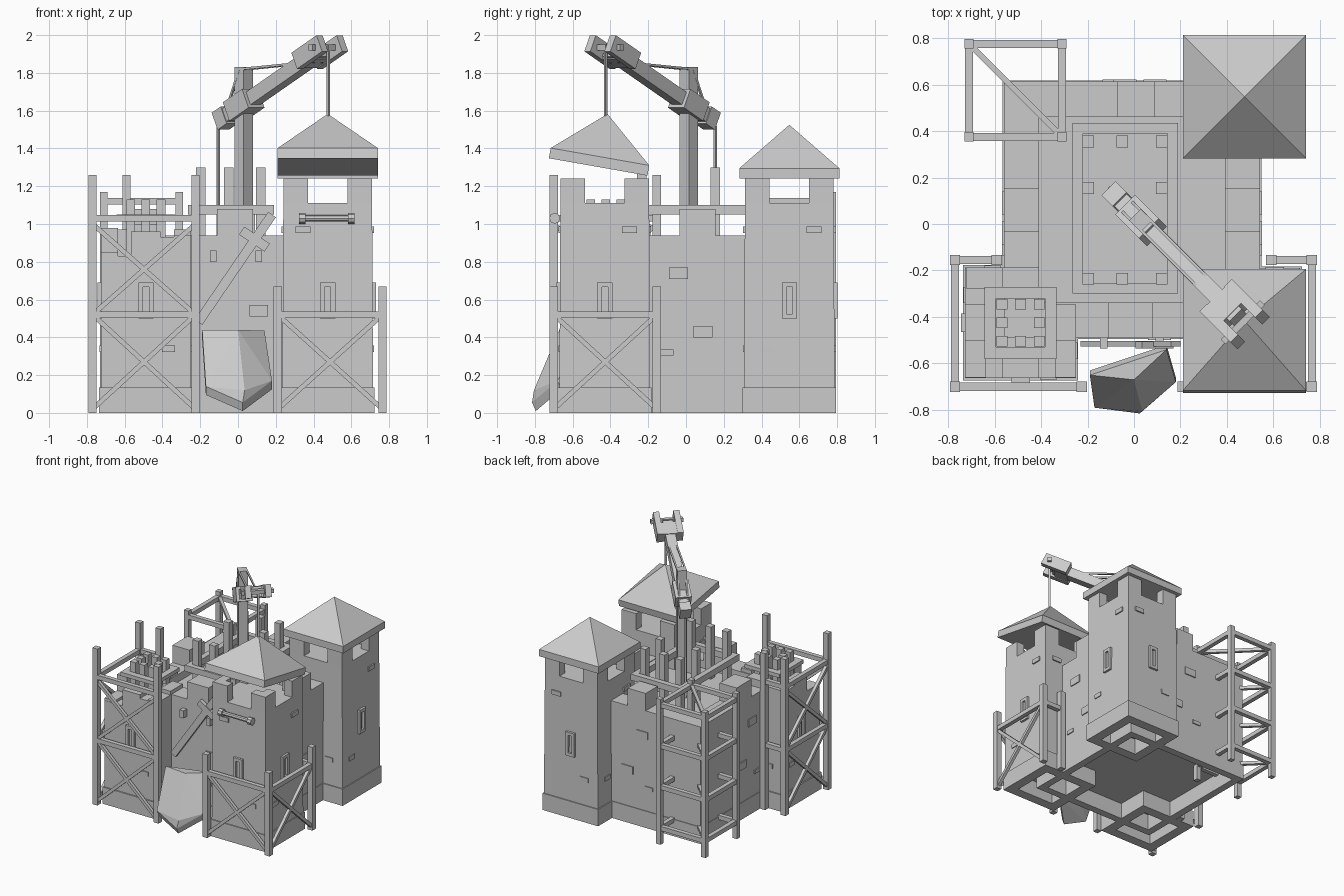
import bpy, bmesh, math
from mathutils import Vector, Matrix

cube = bpy.data.objects.get("Cube")
if cube:
    bpy.data.objects.remove(cube)

GREY = (0.6, 0.6, 0.6, 1)
mat = bpy.data.materials.new("stone grey")
mat.use_nodes = True
mat.diffuse_color = GREY
mat.node_tree.nodes["Principled BSDF"].inputs["Base Color"].default_value = GREY


def finish(name, bm):
    bmesh.ops.recalc_face_normals(bm, faces=bm.faces)
    me = bpy.data.meshes.new(name)
    bm.to_mesh(me)
    bm.free()
    me.materials.append(mat)
    ob = bpy.data.objects.new(name, me)
    bpy.context.collection.objects.link(ob)


def add_box(bm, x0, x1, y0, y1, z0, z1, taper=0):
    vs = bmesh.ops.create_cube(bm, size=1)["verts"]
    for v in vs:
        t = taper if v.co.z > 0 else 0
        sx, sy = v.co.x * 2, v.co.y * 2
        v.co = ((x0 + x1) / 2 + sx * ((x1 - x0) / 2 - t),
                (y0 + y1) / 2 + sy * ((y1 - y0) / 2 - t), z1 if v.co.z > 0 else z0)


def add_beam(bm, a, b, w, h=None, side=None):
    """Box from a to b; w is the width along side, h the depth."""
    a, b = Vector(a), Vector(b)
    d = (b - a).normalized()
    s = Vector(side) if side else d.cross(Vector((0, 0, 1)))
    s.normalize()
    u = s.cross(d)
    rot = Matrix((s, d, u)).transposed().to_4x4()
    size = Matrix.Diagonal((w, (b - a).length, h or w, 1))
    bmesh.ops.create_cube(bm, size=1, matrix=Matrix.Translation((a + b) / 2) @ rot @ size)


def boxes(name, items):
    bm = bmesh.new()
    for it in items:
        add_box(bm, *it)
    finish(name, bm)


def beams(name, items):
    bm = bmesh.new()
    for it in items:
        add_beam(bm, *it)
    finish(name, bm)


def square(cx, cy, r, z0, z1, taper=0):
    return (cx - r, cx + r, cy - r, cy + r, z0, z1, taper)


def ring(x0, x1, y0, y1, w, z0, z1):
    return [(x0, x1, y0, y0 + w, z0, z1), (x0, x1, y1 - w, y1, z0, z1),
            (x0, x0 + w, y0 + w, y1 - w, z0, z1), (x1 - w, x1, y0 + w, y1 - w, z0, z1)]


def square_ring(cx, cy, r, w, z0, z1):
    return ring(cx - r, cx + r, cy - r, cy + r, w, z0, z1)


# Curtain walls, floors and merlons
X0, X1, Y0, Y1 = -0.56, 0.543, -0.49, 0.613
boxes("curtain_walls", ring(X0, X1, Y0, Y1, 0.152, 0.13, 0.94))
boxes("wall_plinth", ring(X0 - 0.005, X1 + 0.005, Y0 - 0.005, Y1 + 0.005, 0.06, 0, 0.135))
boxes("courtyard_floor", [(X0 + 0.1, X1 - 0.1, Y0 + 0.1, Y1 - 0.1, 0.13, 0.16),
                          (X0 + 0.15, X1 - 0.15, Y0 + 0.15, Y1 - 0.15, 0.82, 0.88)])
boxes("wall_merlons", [(-0.11, 0.08, Y0, Y0 + 0.152, 0.93, 1.08),
                       (-0.07, 0.09, Y1 - 0.152, Y1, 0.93, 1.08),
                       (X0, X0 + 0.152, -0.035, 0.155, 0.93, 1.08),
                       (X1 - 0.152, X1, -0.035, 0.155, 0.93, 1.08)])

# Timber ring beam with its upright posts
posts = [(x, y) for x in (-0.197, -0.05, 0.12) for y in (-0.235, 0.155, 0.355) if (x, y) != (-0.05, 0.155)]
boxes("ring_beam", ring(-0.265, 0.19, -0.3, 0.435, 0.045, 1.05, 1.1))
boxes("ring_posts", [square(x, y, 0.025, 0.86, 1.3) for x, y in posts])


# Finished towers
def tower(name, cx, cy):
    boxes(name + "_body", [square(cx, cy, 0.24, 0.13, 1.11, 0.005)])
    boxes(name + "_plinth", square_ring(cx, cy, 0.248, 0.08, 0, 0.135))
    r, n, w = 0.235, 0.105, 0.07
    items = []
    for s in (-1, 1):
        for t in (-1, 1):
            xs, ys = sorted((cx + s * r, cx + s * n)), sorted((cy + t * r, cy + t * n))
            xw, yw = sorted((cx + s * r, cx + s * (r - w))), sorted((cy + t * r, cy + t * (r - w)))
            items += [(*xs, *yw, 1.1, 1.24), (*xw, *ys, 1.1, 1.24)]
    boxes(name + "_merlons", items)


def roof(name, loc, tilt=0):
    bm = bmesh.new()
    add_box(bm, *square(0, 0, 0.265, 0, 0.055))
    top = max(bm.faces, key=lambda f: f.calc_center_median().z)
    bmesh.ops.poke(bm, faces=[top])
    max(bm.verts, key=lambda v: -v.co.xy.length).co.z = 0.285
    bm.transform(Matrix.Translation(loc) @ Matrix.Rotation(tilt, 4, 'X'))
    finish(name, bm)


TALL, LOW, RAW = (0.475, 0.547), (0.475, -0.43), (-0.488, -0.425)
tower("back_tower", *TALL)
tower("front_left_tower", *LOW)
roof("back_roof", (*TALL, 1.24))
roof("hanging_roof", (0.475, -0.465, 1.302), math.radians(-10))

# Unfinished tower with a ragged top
rx, ry = RAW
boxes("unfinished_tower", square_ring(rx, ry, 0.238, 0.09, 0.13, 0.82))
boxes("unfinished_floors", [square(rx, ry, 0.16, 0.13, 0.16), square(rx, ry, 0.16, 0.76, 0.8)])
boxes("unfinished_plinth", square_ring(rx, ry, 0.248, 0.08, 0, 0.135))
ragged = []
for i, h in enumerate((0.83, 0.96, 0.93)):
    a, b = -0.236 + i * 0.157, -0.079 + i * 0.157
    ragged += [(rx + a, rx + b, ry - 0.238, ry - 0.148, 0.8, h),
               (rx - b, rx - a, ry + 0.148, ry + 0.238, 0.8, h + 0.04),
               (rx - 0.238, rx - 0.148, ry + a, ry + b, 0.8, h + 0.02),
               (rx + 0.148, rx + 0.238, ry - b, ry - a, 0.8, h + 0.01)]
boxes("ragged_courses", ragged)
boxes("inner_ring_beam", square_ring(rx, ry, 0.155, 0.05, 1.02, 1.05))
boxes("inner_posts", [square(rx + s * 0.08, ry + t * 0.08, 0.023, 0.78, 1.13)
                      for s in (-1, 0, 1) for t in (-1, 0, 1) if s or t])


# Scaffolds
def face_braces(a, b, levels, w=0.025):
    out = []
    for z0, z1 in zip(levels, levels[1:]):
        out += [((*a, z0), (*b, z1), w), ((*b, z0), (*a, z1), w)]
    return out


def rails(pts, levels, w=0.035):
    return [((*a, z), (*b, z), w) for a, b in zip(pts, pts[1:]) for z in levels]


def scaffold(name, corners, height, rail_z, brace_z):
    boxes(name + "_posts", [square(x, y, 0.022, 0, height) for x, y in corners])
    beams(name + "_rails", rails(corners, rail_z))
    braces = []
    for a, b in zip(corners[:3], corners[1:3]):
        braces += face_braces(a, b, brace_z)
    beams(name + "_braces", braces)


scaffold("tall_scaffold", [(-0.225, -0.7), (-0.77, -0.7), (-0.77, -0.155), (-0.59, -0.155)],
         1.26, (0.52, 1.03), (0.02, 0.52, 1.0))
scaffold("low_scaffold", [(0.21, -0.7), (0.765, -0.7), (0.765, -0.155), (0.59, -0.155)],
         0.67, (0.52,), (0.02, 0.52))

# Free-standing scaffold at the unbuilt corner
c = [(-0.71, 0.375), (-0.71, 0.775), (-0.31, 0.775), (-0.31, 0.375)]
levels = (0.13, 0.46, 0.79, 1.12)
boxes("corner_scaffold_posts", [square(x, y, 0.02, 0, 1.17) for x, y in c])
beams("corner_scaffold_rails", rails(c + c[:1], levels))
beams("corner_scaffold_braces", [((*c[1], z), (*c[3], z), 0.025) for z in levels])

# Crane: mast, collar, jib with forked head, stays and ropes
D = Vector((0.69, -0.69, 0.48)).normalized()
S = Vector((1, 1, 0)).normalized()
UP = S.cross(D)
pivot = Vector((0.03, 0.015, 1.63))


def at(along, side=0, up=0):
    return pivot + D * along + S * side + UP * up


beams("crane_mast", [((0.03, 0.015, 0.86), (0.03, 0.015, 1.83), 0.07, 0.07, S)])
beams("crane_collar", [(at(-0.08), at(0.08), 0.12, 0.11, S)])
beams("crane_jib", [(at(-0.14), at(0.66), 0.075, 0.075, S), (at(-0.195), at(-0.12), 0.085, 0.1, S)])
beams("crane_head", [(at(0.53), at(0.64), 0.15, 0.085, S)]
      + [(at(0.53, s), at(0.74, s), 0.045, 0.095, S) for s in (-0.075, 0.075)])
beams("crane_axle", [(at(0.69, -0.12), at(0.69, 0.12), 0.03)])
top = Vector((0.03, 0.015, 1.82))
stays = []
for s in (-0.03, 0.03):
    stays += [(top + S * s, at(0.6, s, 0.04), 0.012), (top + S * s, at(-0.18, s, 0.045), 0.012)]
beams("crane_stays", stays)
beams("crane_ropes", [((0.478, -0.425, 1.56), (0.478, -0.425, 1.95), 0.014, 0.014, S),
                      ((-0.105, 0.155, 0.88), (-0.105, 0.155, 1.52), 0.012, 0.012, S)])

# Leaning sword-shaped plank, wall brackets and shield
beams("wall_sword", [((-0.21, -0.515, 0.48), (0.18, -0.515, 1.05), 0.025, 0.05, (0, 1, 0)),
                     ((0.02, -0.52, 0.965), (0.155, -0.52, 0.875), 0.03, 0.05, (0, 1, 0))])
boxes("wall_brackets", [(x - 0.017, x + 0.017, -0.535, -0.48, 0.8, 0.86) for x in (-0.13, 0.11)])
bm = bmesh.new()
rim = [(-0.19, -0.65, 0.44), (0.14, -0.54, 0.435), (0.18, -0.68, 0.17), (0.025, -0.815, 0.055), (-0.17, -0.79, 0.14)]
for p in rim:
    bm.verts.new(p)
    bm.verts.new(Vector(p) + Vector((0, 0.02, -0.045)))
bm.verts.new((0, -0.67, 0.44))
bm.verts.new((0.035, -0.805, 0.12))
bmesh.ops.convex_hull(bm, input=bm.verts)
finish("shield", bm)

# Rolled banner bar on the front left tower
bm = bmesh.new()
for x, r, length in ((0.47, 0.017, 0.26), (0.34, 0.029, 0.035), (0.6, 0.029, 0.035)):
    bmesh.ops.create_cone(bm, cap_ends=True, segments=8, radius1=r, radius2=r, depth=length,
                          matrix=Matrix.Translation((x, -0.695, 1.03)) @ Matrix.Rotation(math.pi / 2, 4, 'Y'))
finish("banner_bar", bm)


# Arrow slits and loose bricks set on tower and wall faces
def plate(center, normal, w, h, z, t):
    nx, ny = abs(normal[0]), abs(normal[1])
    x, y = center
    hx, hy = ny * w / 2 + nx * t, nx * w / 2 + ny * t
    return (x - hx, x + hx, y - hy, y + hy, z - h / 2, z + h / 2)


slits, bricks = [], []
for cx, cy in (TALL, LOW, RAW):
    for n in ((1, 0), (-1, 0), (0, 1), (0, -1)):
        f = (cx + n[0] * 0.238, cy + n[1] * 0.238)

        def along(k):
            return (f[0] + n[1] * k, f[1] + n[0] * k)

        slits += [plate(along(s * 0.028), n, 0.024, 0.19, 0.595, 0.018) for s in (-1, 1)]
        slits += [plate(f, n, 0.04, 0.025, z, 0.018) for z in (0.512, 0.678)]
        bricks.append(plate(along(-0.12), n, 0.07, 0.035, 0.34, 0.008))
        if (cx, cy) != RAW:
            bricks.append(plate(along(0.13), n, 0.08, 0.035, 0.97, 0.008))
for k, z, w, h in ((-0.04, 0.74, 0.1, 0.06), (0.09, 0.43, 0.1, 0.06), (-0.1, 0.32, 0.07, 0.03)):
    bricks += [plate((X1, k), (1, 0), w, h, z, 0.008), plate((X0, k), (-1, 0), w, h, z, 0.008),
               plate((k, Y1), (0, 1), w, h, z, 0.008)]
bricks.append(plate((0.11, Y0), (0, -1), 0.1, 0.06, 0.54, 0.008))
boxes("arrow_slits", slits)
boxes("loose_bricks", bricks)
